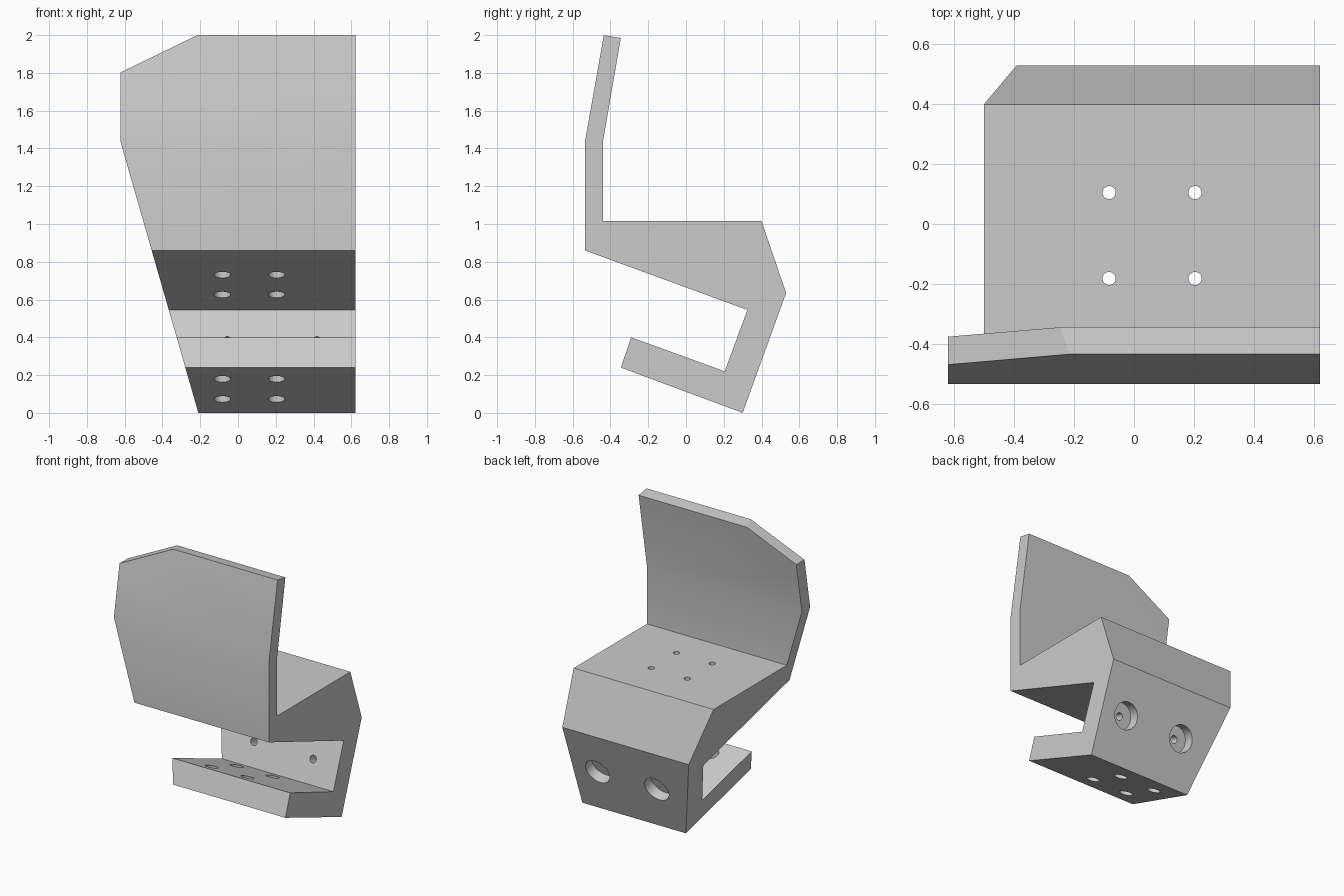
import bpy
from math import atan2
from mathutils import Vector

default = bpy.data.objects.get("Cube")
if default:
    bpy.data.objects.remove(default, do_unlink=True)

grey = bpy.data.materials.new("plain grey")
grey.use_nodes = True
COLOUR = (0.6, 0.6, 0.6, 1)
grey.diffuse_color = COLOUR
grey.node_tree.nodes["Principled BSDF"].inputs["Base Color"].default_value = COLOUR


def prism(name, points, place, start, end):
    """Extrude a flat outline from start to end; place maps (a, b, depth) to xyz."""
    n = len(points)
    verts = [place(a, b, d) for d in (start, end) for a, b in points]
    faces = [list(range(n)), list(range(2 * n - 1, n - 1, -1))]
    faces += [[i, i + n, (i + 1) % n + n, (i + 1) % n] for i in range(n)]
    mesh = bpy.data.meshes.new(name)
    mesh.from_pydata(verts, [], faces)
    mesh.materials.append(grey)
    obj = bpy.data.objects.new(name, mesh)
    bpy.context.collection.objects.link(obj)
    # consistent outward normals
    bpy.context.view_layer.objects.active = obj
    bpy.ops.object.select_all(action='DESELECT')
    obj.select_set(True)
    bpy.ops.object.mode_set(mode='EDIT')
    bpy.ops.mesh.select_all(action='SELECT')
    bpy.ops.mesh.normals_make_consistent(inside=False)
    bpy.ops.object.mode_set(mode='OBJECT')
    return obj


def drill(name, start, end, radius):
    """Cylindrical cutter between two points."""
    start, end = Vector(start), Vector(end)
    axis = end - start
    bpy.ops.mesh.primitive_cylinder_add(
        vertices=32, radius=radius, depth=axis.length, location=(start + end) / 2,
        rotation=axis.to_track_quat('Z', 'Y').to_euler())
    obj = bpy.context.object
    obj.name = name
    obj.data.materials.append(grey)
    return obj


def cut(target, tool, operation='DIFFERENCE'):
    mod = target.modifiers.new(tool.name, 'BOOLEAN')
    mod.operation = operation
    mod.solver = 'EXACT'
    mod.object = tool
    bpy.context.view_layer.objects.active = target
    bpy.ops.object.modifier_apply(modifier=mod.name)
    bpy.data.objects.remove(tool, do_unlink=True)


# Bent side profile (y, z): upright plate, seat block, back wall, lower tray
side_profile = [
    (-0.535, 0.86), (-0.535, 1.435), (-0.435, 2.0), (-0.345, 1.985),
    (-0.44, 1.435), (-0.44, 1.015), (0.40, 1.015), (0.53, 0.635),
    (0.30, 0.0), (-0.345, 0.24), (-0.29, 0.40), (0.205, 0.22), (0.325, 0.545)]
bracket = prism("mounting_bracket", side_profile, lambda y, z, x: (x, y, z), -0.622, 0.622)

# Front outline (x, z) trims the tapered side and the clipped top corner
front_outline = [(-0.21, 0), (-0.24, -0.1), (0.8, -0.1), (0.8, 2.1),
                 (-0.01, 2.1), (-0.622, 1.802), (-0.622, 1.435)]
front_outline[1] = (-0.181, -0.1)
cut(bracket, prism("outline_cutter", front_outline, lambda x, z, y: (x, y, z), -1, 1),
    'INTERSECT')

# Four vertical screw holes, wide through the tray and narrow through the seat
for x in (-0.083, 0.204):
    for y in (-0.182, 0.105):
        cut(bracket, drill("seat_hole", (x, y, 0.5), (x, y, 1.2), 0.022))
        cut(bracket, drill("tray_hole", (x, y, -0.2), (x, y, 0.85), 0.044))

# Two counterbored holes square to the back wall
inward = Vector((0, -0.94, 0.34)).normalized()
for x in (-0.057, 0.418):
    centre = Vector((x, 0.417, 0.324))
    cut(bracket, drill("back_hole", centre - inward * 0.1, centre + inward * 0.25, 0.026))
    cut(bracket, drill("back_counterbore", centre - inward * 0.1, centre + inward * 0.075, 0.095))

# Smooth hole walls, crisp edges elsewhere (the bend stays flat)
bpy.ops.object.select_all(action='DESELECT')
bracket.select_set(True)
bpy.context.view_layer.objects.active = bracket
bpy.ops.object.shade_smooth_by_angle(angle=0.2)
